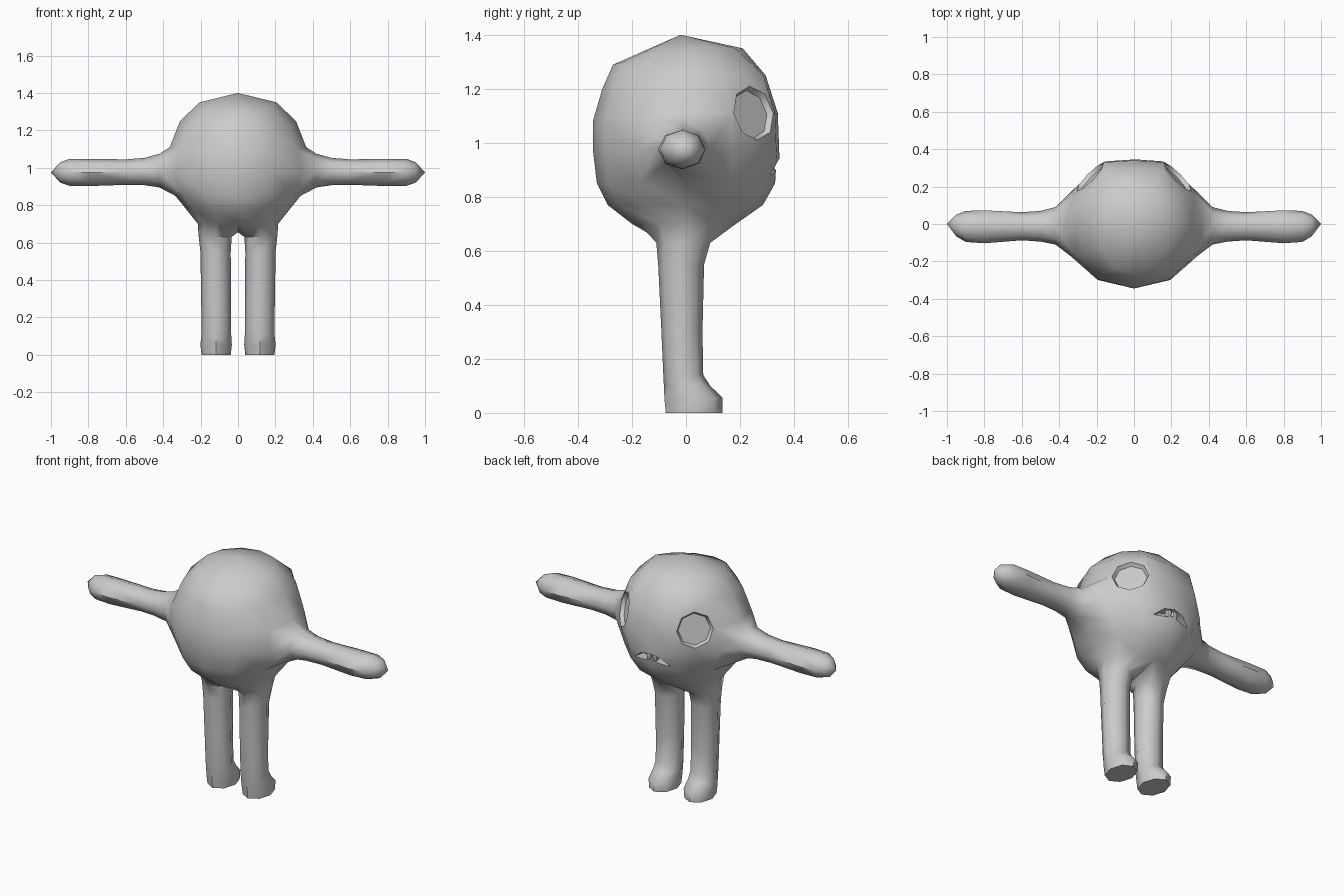
import bpy, bmesh
from math import sin, cos, radians
from mathutils import Vector

cube = bpy.data.objects.get("Cube")
if cube:
    bpy.data.objects.remove(cube)

grey = bpy.data.materials.new("plain_grey")
grey.use_nodes = True
GREY = (0.6, 0.6, 0.6, 1)
grey.diffuse_color = GREY
grey.node_tree.nodes["Principled BSDF"].inputs["Base Color"].default_value = GREY


def finish(bm, name, angle):
    """Turn a bmesh into a shaded object."""
    bmesh.ops.recalc_face_normals(bm, faces=bm.faces[:])
    mesh = bpy.data.meshes.new(name)
    bm.to_mesh(mesh)
    bm.free()
    mesh.materials.append(grey)
    obj = bpy.data.objects.new(name, mesh)
    bpy.context.collection.objects.link(obj)
    bpy.ops.object.select_all(action='DESELECT')
    obj.select_set(True)
    bpy.context.view_layer.objects.active = obj
    bpy.ops.object.shade_smooth_by_angle(angle=radians(angle))
    return obj


bm = bmesh.new()


def loft(loop, coords):
    """Extend a closed loop of vertices to a new loop and return it."""
    new = [bm.verts.new(c) for c in coords]
    n = len(loop)
    for i in range(n):
        k = (i + 1) % n
        bm.faces.new((loop[i], loop[k], new[k], new[i]))
    return new


def fan(loop, tip):
    """Close a loop with triangles to a point."""
    v = bm.verts.new(tip)
    for a, b in zip(loop, loop[1:] + loop[:1]):
        bm.faces.new((a, b, v))


def split(a, b):
    """Add a vertex halfway along an edge."""
    return bmesh.utils.edge_split(bm.edges.get((a, b)), a, 0.5)[1]


def col(s, k):
    """Column k counted from the +x side, or mirrored from the -x side."""
    return (k if s > 0 else 6 - k) % 12


# Round body: rings of (z, half width, depth to +y, depth to -y, z at -y)
RINGS = [(1.35, .205, .21, .27, 1.29), (1.25, .31, .295, .31, 1.2),
         (1.11, .365, .34, .345, 1.08), (.975, .39, .345, .345, .975),
         (.85, .335, .33, .33, .85), (.77, .27, .285, .29, .77),
         (.70, .215, .185, .2, .70)]
V = []
for i, (z, rx, yf, yb, zb) in enumerate(RINGS):
    ring = []
    for j in range(12):
        c, s = cos(radians(30 * j)), sin(radians(30 * j))
        x, y = rx * c, (yf if s > 0 else yb) * s
        if i in (1, 2, 3) and j in (2, 4):      # flatter face between the eyes
            x, y = (.155 if j == 2 else -.155), yf * .97
        ring.append(bm.verts.new((x, y, z + (zb - z) * max(0, -s))))
    V.append(ring)
fan(V[0], (0, -.02, 1.4))

# Leave openings for arms, eyes and mouth
holes = {(r, c) for r in (2, 3) for c in (11, 0, 5, 6)}
holes |= {(r, c) for r in (1, 2) for c in (1, 4)} | {(3, 2), (3, 3)}
for r in range(6):
    for c in range(12):
        if (r, c) not in holes:
            d = (c + 1) % 12
            bm.faces.new((V[r][c], V[r][d], V[r + 1][d], V[r + 1][c]))

# (x, centre z, radius z, centre y, radius y)
ARM = [(.42, .985, .09, -.01, .1), (.5, .98, .073, -.012, .082),
       (.6, .977, .068, -.012, .075), (.8, .975, .073, -.015, .088),
       (.9, .976, .072, -.013, .083), (.95, .975, .055, -.008, .058)]
# (z, centre x, radius x, centre y, radius y)
LEG = [(.63, .122, .088, -.01, .1), (.55, .12, .081, -.018, .085),
       (.3, .117, .08, -.015, .076), (.14, .116, .079, -.01, .074),
       (.1, .116, .08, .004, .086), (.055, .117, .084, .028, .108),
       (0, .117, .078, .03, .105)]
crotch = bm.verts.new((0, 0, .655))

for s in (1, -1):
    # Arm growing out of the side
    steps = [(2, 0), (2, 1), (3, 1), (4, 1), (4, 0), (4, -1), (3, -1), (2, -1)]
    loop = [V[r][col(s, k)] for r, k in steps]
    for x, cz, rz, cy, ry in ARM:
        loop = loft(loop, [(s * x, cy + ry * sin(radians(45 * t)),
                            cz + rz * cos(radians(45 * t))) for t in range(8)])
    fan(loop, (s, 0, .975))

    # Leg and foot growing out of the underside
    loop = [V[6][col(s, k)] for k in (3, 2, 1, 0, -1, -2, -3)] + [crotch]
    for z, cx, rx, cy, ry in LEG:
        loop = loft(loop, [(s * (cx + rx * cos(radians(135 - 45 * t))),
                            cy + ry * sin(radians(135 - 45 * t)), z) for t in range(8)])
    bm.faces.new(loop)

    # Sunken eight-sided eye socket
    a, b = col(s, 1), col(s, 2)
    top, low = split(V[1][a], V[1][b]), split(V[3][a], V[3][b])
    loop = [top, V[1][b], V[2][b], V[3][b], low, V[3][a], V[2][a], V[1][a]]
    n = Vector((s * .7, .68, .2)).normalized()
    side = Vector((-s * .7, .72, 0)).normalized()
    up = n.cross(side) * s
    for depth, r in ((0, .102), (.022, .09)):
        mid = Vector((s * .235, .25, 1.11)) - n * depth
        loop = loft(loop, [mid + r * (up * cos(radians(45 * t)) + side * sin(radians(45 * t)))
                           for t in range(8)])
    bm.faces.new(loop)

# Downturned mouth, cut inward
m2, m4 = split(V[3][2], V[4][2]), split(V[3][4], V[4][4])
loop = [V[3][2], V[3][3], V[3][4], m4, V[4][4], V[4][3], V[4][2], m2]
MOUTH = [(.065, .338, .928), (0, .346, .942), (-.065, .338, .928), (-.12, .312, .882),
         (-.06, .325, .887), (0, .333, .902), (.06, .325, .887), (.12, .312, .882)]
loop = loft(loop, MOUTH)
loop = loft(loop, [(x * .9, y - .06, z) for x, y, z in MOUTH])
bm.faces.new(loop)
finish(bm, "body", 50)

# Two small teeth hanging in the mouth
for name, x in (("left_tooth", .02), ("right_tooth", -.02)):
    bm = bmesh.new()
    bmesh.ops.create_cube(bm, size=1)
    for v in bm.verts:
        taper = 1 if v.co.z > 0 else .8
        v.co = (x + v.co.x * .03 * taper, .315 + v.co.y * .03 * taper, .92 + v.co.z * .045)
    bmesh.ops.bevel(bm, geom=bm.edges[:], offset=.004, segments=2, affect='EDGES', profile=.5)
    finish(bm, name, 40)
